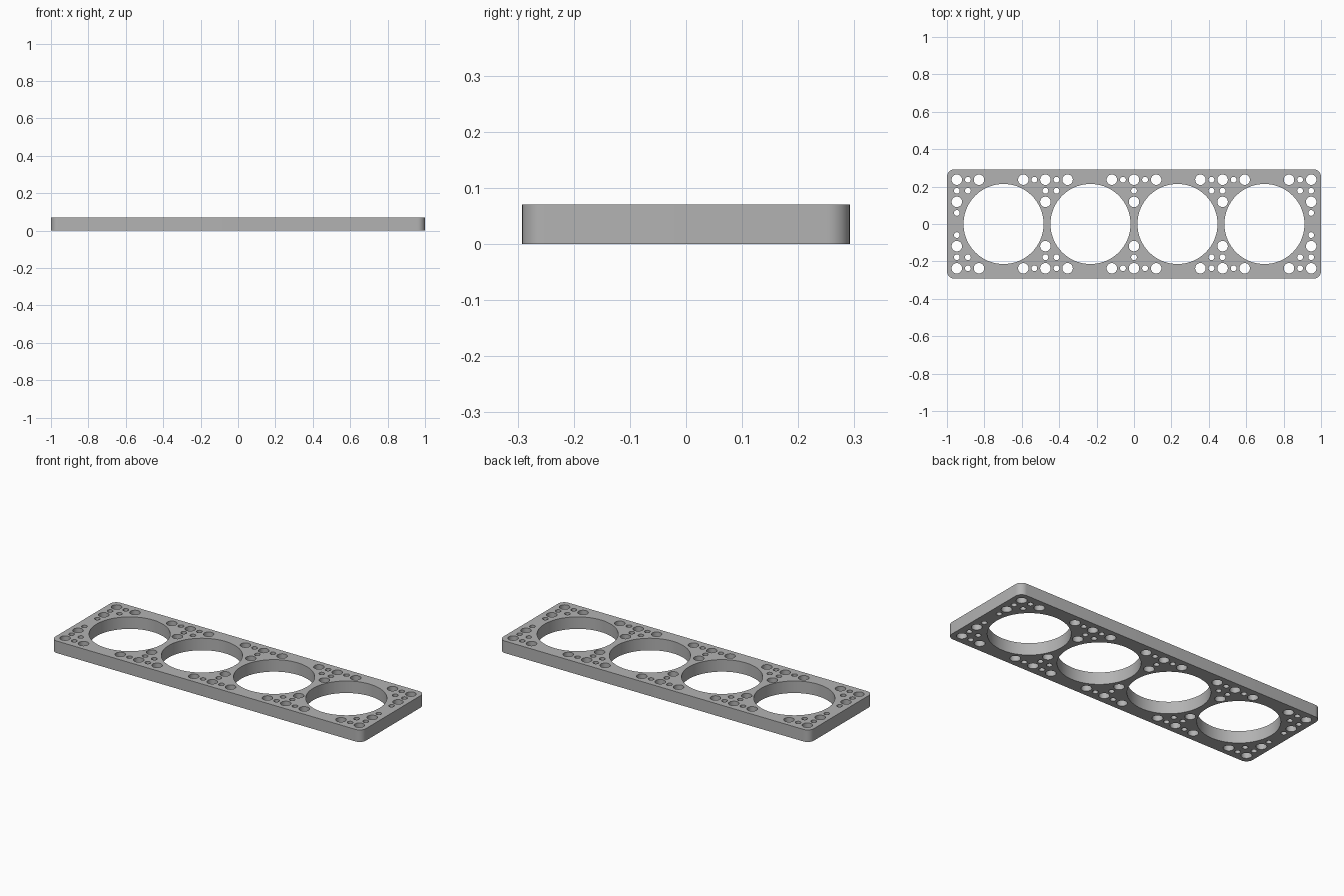
import bpy
import bmesh
from math import sin, cos, pi, radians

cube = bpy.data.objects.get("Cube")
if cube:
    bpy.data.objects.remove(cube)

HALF_X, HALF_Y, THICK, CORNER = 1.0, 0.292, 0.07, 0.04
BORE_X, BORE_R = 0.2325, 0.214
STEP = 0.0592            # hole grid spacing
BIG_R, SMALL_R = 0.028, 0.0155

grey = bpy.data.materials.new("plain grey")
grey.use_nodes = True
colour = (0.45, 0.45, 0.45, 1)
grey.diffuse_color = colour
grey.node_tree.nodes["Principled BSDF"].inputs["Base Color"].default_value = colour

outline = bpy.data.curves.new("plate_outline", "CURVE")
outline.dimensions = "2D"
outline.fill_mode = "BOTH"
outline.extrude = THICK / 2


def add_loop(points):
    spline = outline.splines.new("POLY")
    spline.points.add(len(points) - 1)
    for p, (x, y) in zip(spline.points, points):
        p.co = (x, y, 0, 1)
    spline.use_cyclic_u = True


def arc(cx, cy, r, start, sweep, n):
    return [(cx + r * cos(start + sweep * i / n), cy + r * sin(start + sweep * i / n))
            for i in range(n + 1)]


def add_hole(x, y, r, n):
    add_loop(arc(x, y, r, 0, 2 * pi, n)[:-1])


# Rounded rectangular plate
corners = []
for i, (sx, sy) in enumerate([(1, 1), (-1, 1), (-1, -1), (1, -1)]):
    corners += arc(sx * (HALF_X - CORNER), sy * (HALF_Y - CORNER), CORNER, i * pi / 2, pi / 2, 10)
add_loop(corners)

# Four large bores
for k in (-3, -1, 1, 3):
    add_hole(k * BORE_X, 0, BORE_R, 96)

# Small and large mounting holes: row number -> columns, in grid steps
big_holes = {4: (0, 2, 6, 8, 10, 14, 16), 2: (0, 8, 16)}
small_holes = {4: (1, 7, 9, 15), 3: (0, 7, 8, 15, 16), 1: (16,)}
for rows, r, n in ((big_holes, BIG_R, 32), (small_holes, SMALL_R, 24)):
    for row, columns in rows.items():
        for x in {s * c for c in columns for s in (-1, 1)}:
            for sy in (-1, 1):
                add_hole(x * STEP, sy * row * STEP, r, n)

# Solid mesh
plate = bpy.data.objects.new("perforated_plate", outline)
bpy.context.collection.objects.link(plate)
plate.location.z = THICK / 2
bpy.ops.object.select_all(action="DESELECT")
plate.select_set(True)
bpy.context.view_layer.objects.active = plate
bpy.ops.object.convert(target="MESH")
mesh = plate.data
bm = bmesh.new()
bm.from_mesh(mesh)
bmesh.ops.remove_doubles(bm, verts=bm.verts, dist=0.0001)
bmesh.ops.recalc_face_normals(bm, faces=bm.faces)
bm.to_mesh(mesh)
bm.free()
mesh.materials.clear()
mesh.materials.append(grey)
bpy.ops.object.shade_smooth_by_angle(angle=radians(30))
